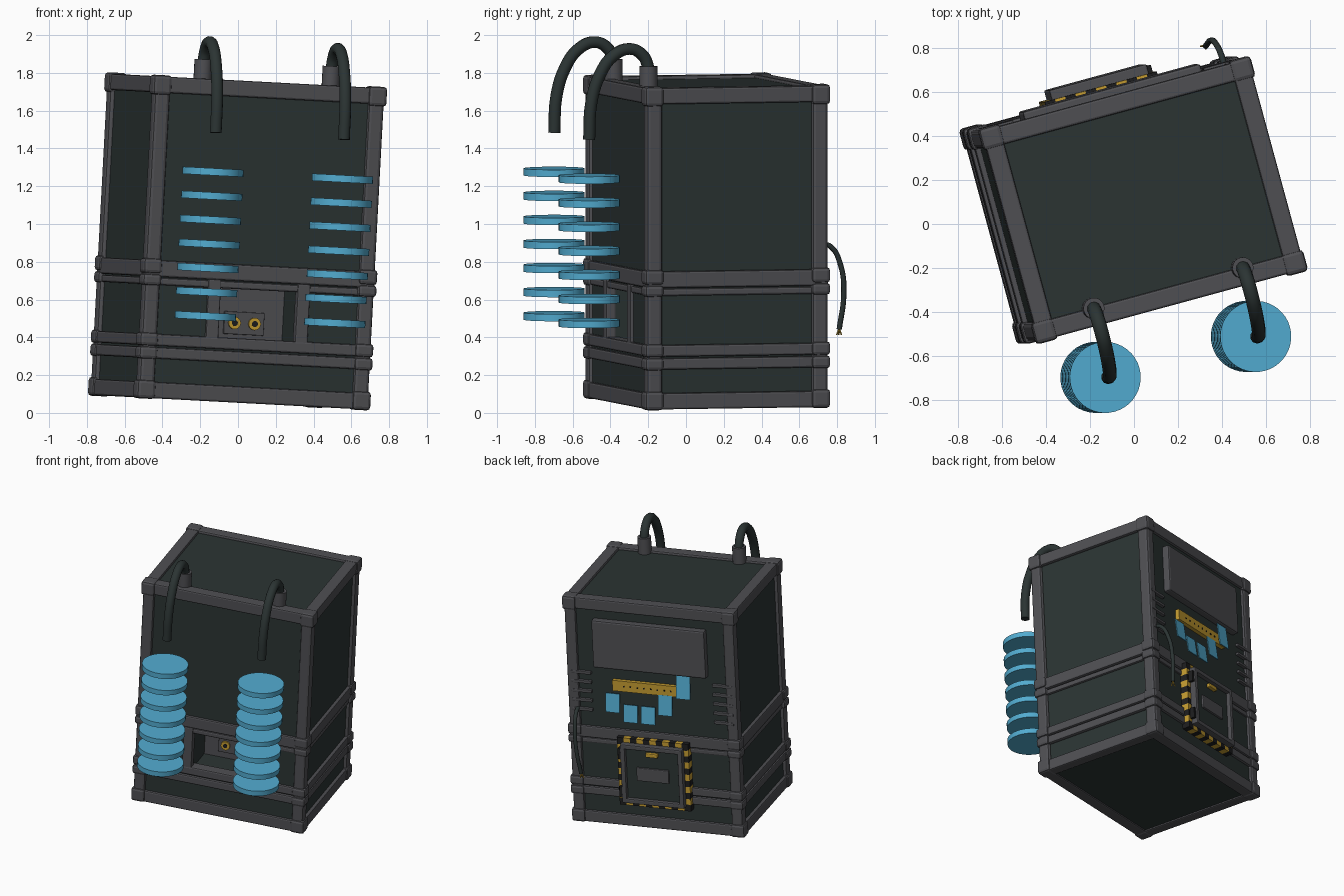
import bpy, math
from mathutils import Matrix, Vector

cube = bpy.data.objects.get("Cube")
if cube:
    bpy.data.objects.remove(cube, do_unlink=True)

# The whole machine stands turned and slightly tilted
POSE = (Matrix.Translation((-0.048, 0.109, 0.052))
        @ Matrix.Rotation(math.radians(3.05), 4, 'Y')
        @ Matrix.Rotation(math.radians(15.2), 4, 'Z'))


def material(name, rgb):
    m = bpy.data.materials.new(name)
    m.use_nodes = True
    m.diffuse_color = (*rgb, 1)
    m.node_tree.nodes["Principled BSDF"].inputs["Base Color"].default_value = (*rgb, 1)
    return m


PANEL = material("dark green panel", (0.024, 0.034, 0.033))
METAL = material("grey metal", (0.078, 0.078, 0.086))
BLUE = material("sky blue", (0.085, 0.41, 0.63))
YELLOW = material("warning yellow", (0.55, 0.33, 0.03))
BLACK = material("near black", (0.012, 0.012, 0.013))


def box(name, u, v, w, mat, bevel=0.0, turn=None):
    """Box from (low, high) ranges along the machine's own axes."""
    size = [r[1] - r[0] for r in (u, v, w)]
    mid = Vector([(r[0] + r[1]) / 2 for r in (u, v, w)])
    bpy.ops.mesh.primitive_cube_add(size=1)
    ob = bpy.context.object
    ob.name = name
    ob.data.transform(Matrix.Diagonal((*size, 1)))
    ob.matrix_world = POSE @ Matrix.Translation(mid) @ (turn or Matrix())
    ob.data.materials.append(mat)
    if bevel:
        mod = ob.modifiers.new("bevel", 'BEVEL')
        mod.width = bevel
        mod.segments = 2
    return ob


def cylinder(name, centre, r, h, mat, axis='Z', sides=32):
    bpy.ops.mesh.primitive_cylinder_add(radius=r, depth=h, vertices=sides)
    ob = bpy.context.object
    ob.name = name
    bpy.ops.object.shade_smooth_by_angle(angle=math.radians(40))
    turn = Matrix.Rotation(math.pi / 2, 4, 'X') if axis == 'Y' else Matrix()
    ob.matrix_world = POSE @ Matrix.Translation(centre) @ turn
    ob.data.materials.append(mat)
    return ob


def tube(name, points, r, mat):
    cu = bpy.data.curves.new(name, 'CURVE')
    cu.dimensions = '3D'
    cu.bevel_depth = r
    cu.bevel_resolution = 3
    cu.use_fill_caps = True
    cu.resolution_u = 5
    sp = cu.splines.new('BEZIER')
    sp.bezier_points.add(len(points) - 1)
    for bp, p in zip(sp.bezier_points, points):
        bp.co = p
        bp.handle_left_type = bp.handle_right_type = 'AUTO'
    ob = bpy.data.objects.new(name, cu)
    bpy.context.collection.objects.link(ob)
    ob.matrix_world = POSE
    cu.materials.append(mat)


# Body panels, leaving a niche open in the front of the middle section
PU, PV = 0.605, 0.478
box("upper_body", (-PU, PU), (-PV, PV), (0.64, 1.69), PANEL)
box("base_body", (-PU, PU), (-PV, PV), (0.015, 0.32), PANEL)
box("middle_back_body", (-PU, PU), (-0.19, PV), (0.32, 0.64), PANEL)
for s, side in ((-1, "right"), (1, "left")):
    box(side + "_middle_body", sorted((s * 0.215, s * PU)), (-PV, -0.19), (0.32, 0.64), PANEL)
    box(side + "_niche_post", sorted((s * 0.21, s * 0.28)), (-0.495, -0.44), (0.33, 0.65), METAL, 0.008)

# Frame: horizontal rings, upright posts and corner caps
BU, BV, T = 0.63, 0.497, 0.085
RINGS = [(0.004, 0.09, 0), (0.215, 0.275, 0), (0.283, 0.345, 0),
         (0.605, 0.643, 0.008), (0.648, 0.735, 0), (1.622, 1.708, 0)]
for i, (lo, hi, inset) in enumerate(RINGS):
    u, v = BU - inset, BV - inset
    for s in (-1, 1):
        box(f"cross_beam_{i}", (-u, u), sorted((s * v, s * (v - T))), (lo, hi), METAL, 0.01)
        box(f"side_beam_{i}", sorted((s * u, s * (u - T))), (-v, v), (lo, hi), METAL, 0.01)
CAPS = [(0, 0.1), (0.21, 0.278), (0.28, 0.352), (0.6, 0.662), (0.664, 0.745), (1.61, 1.715)]
for su in (-1, 1):
    for sv in (-1, 1):
        box("corner_post", sorted((su * BU, su * (BU - T))), sorted((sv * BV, sv * (BV - T))),
            (0.02, 1.69), METAL, 0.018)
        for lo, hi in CAPS:
            box("corner_cap", sorted((su * 0.642, su * 0.54)), sorted((sv * 0.508, sv * 0.406)),
                (lo, hi), METAL, 0.018)

# Socket board inside the niche
box("niche_board", (-0.215, 0.215), (-0.21, -0.185), (0.32, 0.645), METAL)
box("socket_plate", (-0.11, 0.11), (-0.222, -0.205), (0.365, 0.485), METAL, 0.004)
for u in (-0.055, 0.055):
    cylinder("socket_ring", (u, -0.226, 0.425), 0.033, 0.02, YELLOW, 'Y', 20)
    cylinder("socket_hole", (u, -0.235, 0.425), 0.016, 0.006, BLACK, 'Y', 16)

# Bent pipes with floating disc stacks below
ARCH = [(-0.415, 1.70), (-0.418, 1.81), (-0.45, 1.872), (-0.52, 1.903), (-0.61, 1.865),
        (-0.68, 1.77), (-0.728, 1.62), (-0.74, 1.425)]
for u, side in ((-0.352, "right"), (0.352, "left")):
    cylinder(side + "_pipe_socket", (u, -0.415, 1.74), 0.048, 0.14, METAL, sides=20)
    tube(side + "_pipe", [(u, v, w) for v, w in ARCH], 0.032, PANEL)
    for i in range(7):
        cylinder(f"{side}_disc_{i}", (u * 1.01, -0.74, 1.218 - i * 0.1275), 0.162, 0.038, BLUE, sides=40)

# Back: screen, yellow strip, blue cards and vents
box("screen", (-0.42, 0.42), (0.47, 0.53), (1.2, 1.56), METAL, 0.012)
box("yellow_strip", (-0.27, 0.29), (0.47, 0.508), (1.03, 1.11), YELLOW)
for i in range(9):
    box("strip_stud", (-0.2 + i * 0.05, -0.19 + i * 0.05), (0.505, 0.511), (1.065, 1.075), BLACK)
CARDS = [(0.29, 0.94, 0.14), (0.16, 0.87, 0.13), (0.03, 0.87, 0.13), (-0.1, 0.96, 0.15), (-0.24, 1.11, 0.17)]
for i, (u, w, h) in enumerate(CARDS):
    box(f"blue_card_{i}", (u - 0.052, u + 0.052), (0.51, 0.517), (w - h / 2, w + h / 2), BLUE,
        turn=Matrix.Rotation(math.radians(6), 4, 'X'))
for s in (-1, 1):
    for i in range(5):
        w = 0.86 + i * 0.07
        box("vent_slat", sorted((s * 0.45, s * 0.6)), (0.47, 0.5), (w - 0.011, w + 0.011), METAL, 0.005)

# Back: hatch with hazard striped surround
HU, LO, HI, N = 0.265, 0.18, 0.69, 11
for i in range(N):
    mat = YELLOW if i % 2 else BLACK
    a, b = -HU + 2 * HU * i / N, -HU + 2 * HU * (i + 1) / N
    c, d = LO + (HI - LO) * i / N, LO + (HI - LO) * (i + 1) / N
    for e in (LO, HI - 0.05):
        box("hazard_row", (a, b), (0.47, 0.535), (e, e + 0.05), mat)
    if 0 < i < N - 1:
        for e in (-HU, HU - 0.05):
            box("hazard_column", (e, e + 0.05), (0.47, 0.535), (c, d), mat)
box("hatch_door", (-0.215, 0.215), (0.47, 0.55), (0.23, 0.64), PANEL)
for s in (-1, 1):
    box("door_rim_side", sorted((s * 0.195, s * 0.23)), (0.5, 0.58), (0.215, 0.655), METAL, 0.008)
    mid = 0.435 + s * 0.205
    box("door_rim_bar", (-0.23, 0.23), (0.5, 0.58), (mid - 0.0175, mid + 0.0175), METAL, 0.008)
    box("door_hinge", (0.225, 0.25), (0.52, 0.57), (mid - 0.06 * s - 0.04, mid - 0.06 * s + 0.04), BLACK)
box("door_label", (-0.12, 0.12), (0.54, 0.565), (0.385, 0.485), METAL, 0.006)
box("door_handle", (-0.045, 0.045), (0.54, 0.575), (0.575, 0.605), YELLOW, 0.006)

# Loose cable on the back with bare wire ends
tube("loose_cable", [(0.56, 0.47, 0.87), (0.56, 0.53, 0.85), (0.555, 0.585, 0.75),
                     (0.545, 0.605, 0.6), (0.525, 0.585, 0.41)], 0.014, PANEL)
for du, dv in ((-0.018, 0.006), (0.004, 0.014), (0.002, -0.012)):
    tube("bare_wire", [(0.525, 0.585, 0.415), (0.522 + du, 0.583 + dv, 0.38)], 0.004, YELLOW)
